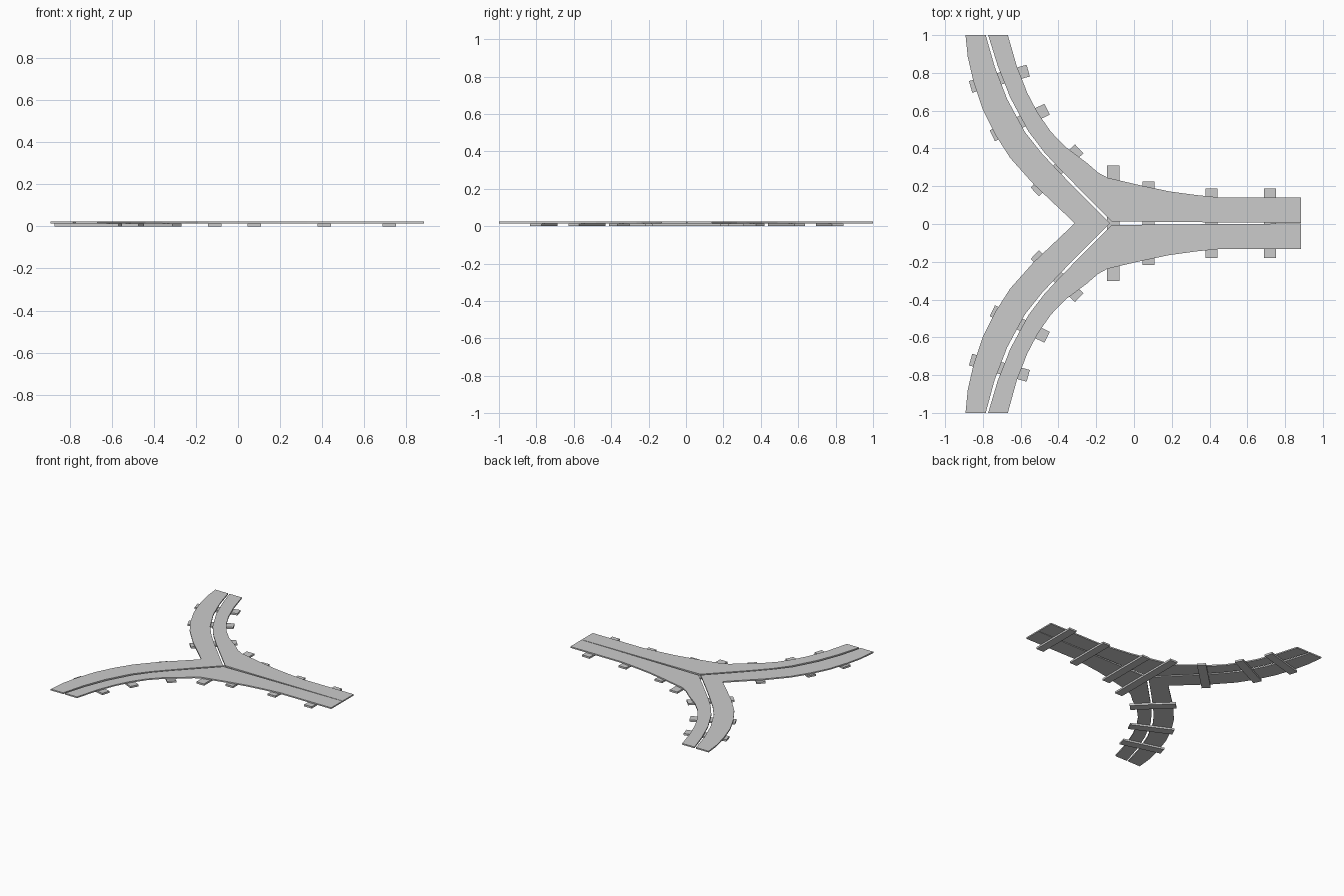
import bpy, bmesh, math
from mathutils import Matrix

if "Cube" in bpy.data.objects:
    bpy.data.objects.remove(bpy.data.objects["Cube"])

Y0 = 0.004            # mirror line of the track
Z_SLEEPER, Z_TOP = 0.014, 0.024


def place(p, side):
    return (p[0], max(-1, min(1, side * p[1] + Y0)))


def slab(name, outline, z0, z1):
    bm = bmesh.new()
    face = bm.faces.new([bm.verts.new((x, y, z0)) for x, y in outline])
    ext = bmesh.ops.extrude_face_region(bm, geom=[face])
    for g in ext["geom"]:
        if isinstance(g, bmesh.types.BMVert):
            g.co.z = z1
    bmesh.ops.recalc_face_normals(bm, faces=bm.faces)
    me = bpy.data.meshes.new(name)
    bm.to_mesh(me)
    bm.free()
    ob = bpy.data.objects.new(name, me)
    bpy.context.collection.objects.link(ob)
    return ob


def sleeper(name, a, b, width=0.064):
    dx, dy = b[0] - a[0], b[1] - a[1]
    l = math.hypot(dx, dy)
    nx, ny = -dy / l * width / 2, dx / l * width / 2
    slab(name, [(a[0] + nx, a[1] + ny), (a[0] - nx, a[1] - ny),
                (b[0] - nx, b[1] - ny), (b[0] + nx, b[1] + ny)], 0, Z_SLEEPER)


# Side decks: straight half plus the curved outer strip
outer_edge = [(0.885, 0.136), (0.46, 0.136), (0.33, 0.149), (0.19, 0.168), (0.05, 0.197),
              (-0.14, 0.241), (-0.19, 0.268), (-0.25, 0.32), (-0.36, 0.402), (-0.44, 0.484),
              (-0.51, 0.585), (-0.565, 0.69), (-0.62, 0.83), (-0.668, 1.01)]
outer_gap = [(-0.772, 1.01), (-0.722, 0.835), (-0.655, 0.665), (-0.56, 0.488),
             (-0.475, 0.375), (-0.375, 0.268), (-0.118, 0.010)]
for side, tag in ((1, "left"), (-1, "right")):
    slab("side_deck_" + tag,
         [place(p, side) for p in outer_edge + outer_gap + [(0.12, 0.007), (0.885, 0.0015)]],
         Z_SLEEPER, Z_TOP)

# V-shaped inner deck
inner_gap = [(-0.28, 0.152), (-0.393, 0.268), (-0.49, 0.372), (-0.577, 0.482),
             (-0.672, 0.658), (-0.738, 0.83), (-0.785, 1.01)]
inner_edge = [(-0.892, 1.01), (-0.88, 0.88), (-0.85, 0.75), (-0.80, 0.60),
              (-0.735, 0.47), (-0.655, 0.345), (-0.53, 0.205), (-0.345, 0.03)]
half = inner_gap + inner_edge
slab("inner_deck",
     [place((-0.128, 0), 1)] + [place(p, 1) for p in half] + [place((-0.315, 0), 1)]
     + [place(p, -1) for p in reversed(half)], Z_SLEEPER, Z_TOP)

# Straight sleepers
for i, (x, h) in enumerate([(0.72, 0.183), (0.41, 0.183), (0.077, 0.222), (-0.11, 0.305)]):
    sleeper(f"straight_sleeper_{i}", (x, Y0 - h), (x, Y0 + h))

# Curved branch sleepers
branch = [((-0.525, 0.166), (-0.29, 0.394)), ((-0.75, 0.463), (-0.46, 0.604)),
          ((-0.865, 0.722), (-0.56, 0.808))]
for side, tag in ((1, "left"), (-1, "right")):
    for i, (a, b) in enumerate(branch):
        sleeper(f"branch_sleeper_{tag}_{i}", place(a, side), place(b, side))
